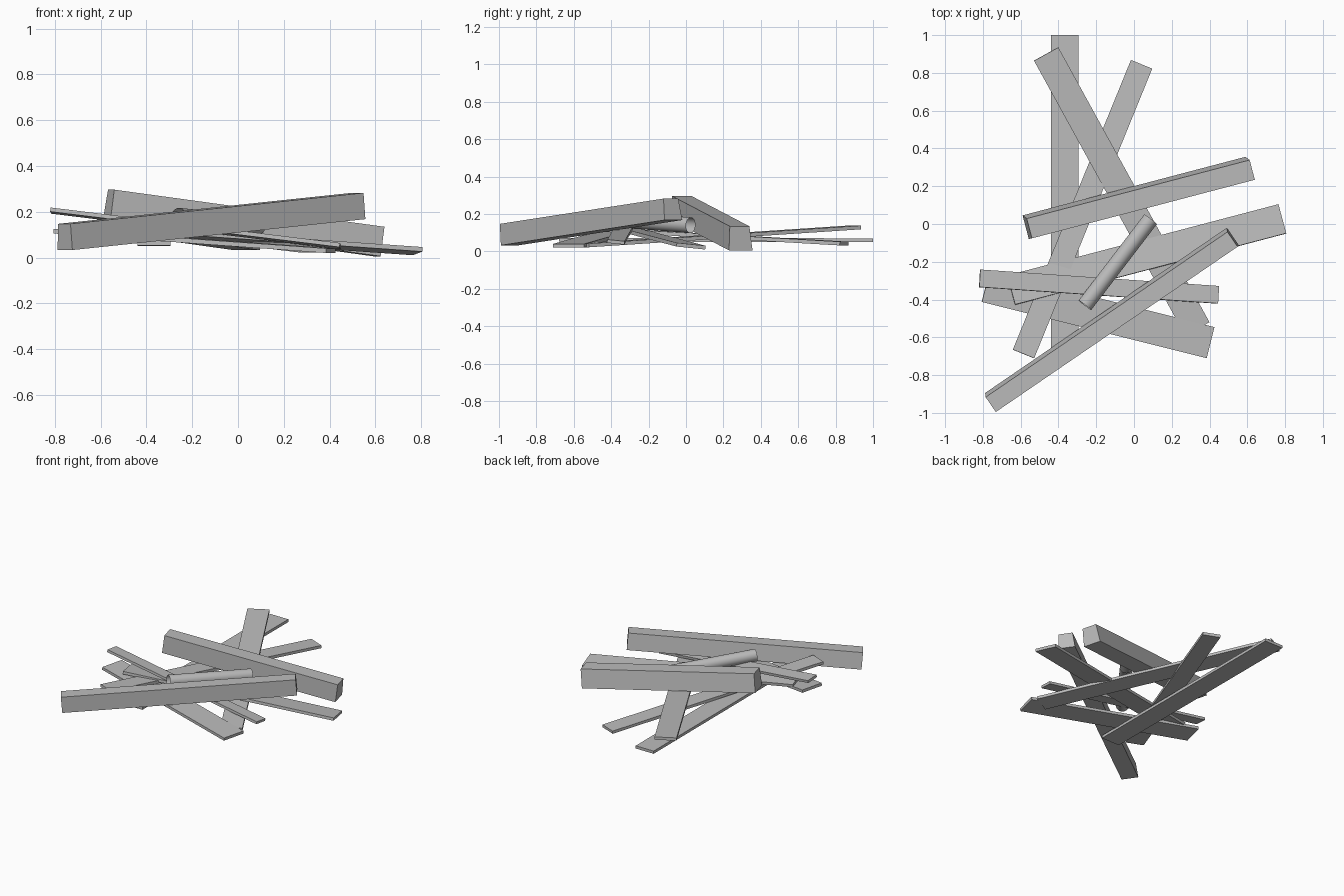
import bpy
import bmesh
from math import cos, sin
from mathutils import Vector, Matrix

cube = bpy.data.objects.get("Cube")
if cube:
    bpy.data.objects.remove(cube, do_unlink=True)

grey = bpy.data.materials.new("weathered_grey")
grey.use_nodes = True
colour = (0.5, 0.5, 0.5, 1)
grey.diffuse_color = colour
grey.node_tree.nodes["Principled BSDF"].inputs["Base Color"].default_value = colour


def add_object(name, bm):
    mesh = bpy.data.meshes.new(name)
    bm.to_mesh(mesh)
    bm.free()
    mesh.materials.append(grey)
    obj = bpy.data.objects.new(name, mesh)
    bpy.context.collection.objects.link(obj)
    return obj


def timber(name, start, end, width, height, bevel=0.0, roll=0.0):
    """Straight timber between two end centres; bevel slopes its back side."""
    start, end = Vector(start), Vector(end)
    axis = (end - start).normalized()
    side = Vector((0, 0, 1)).cross(axis).normalized()
    side = Matrix.Rotation(roll, 3, axis) @ side
    up = axis.cross(side)
    w, h = width / 2, height / 2
    section = [(-w, -h), (w, -h), (w - bevel, h), (-w, h)]
    bm = bmesh.new()
    rings = [[bm.verts.new(c + side * s + up * t) for s, t in section]
             for c in (start, end)]
    for ring in rings:
        bm.faces.new(ring)
    for i in range(4):
        j = (i + 1) % 4
        bm.faces.new((rings[0][i], rings[0][j], rings[1][j], rings[1][i]))
    bmesh.ops.recalc_face_normals(bm, faces=bm.faces)
    return add_object(name, bm)


def tube(name, start, end, radius):
    """Open-ended round tube."""
    start, end = Vector(start), Vector(end)
    span = end - start
    bm = bmesh.new()
    bmesh.ops.create_cone(bm, cap_ends=False, segments=24, radius1=radius,
                          radius2=radius, depth=span.length)
    turn = span.to_track_quat('Z', 'Y').to_matrix().to_4x4()
    bm.transform(Matrix.Translation((start + end) / 2) @ turn)
    for face in bm.faces:
        face.smooth = True
    return add_object(name, bm)


# Heavy beams with one sloping side
timber("front_beam", (-0.76, -0.945, 0.09), (0.52, -0.07, 0.225), 0.115, 0.115, 0.02)
timber("back_beam", (-0.565, -0.015, 0.232), (0.615, 0.295, 0.07), 0.13, 0.13, 0.022)

# Flat planks scattered underneath
timber("straight_plank", (-0.367, -0.68, 0.062), (-0.367, 1.0, 0.06), 0.145, 0.02)
timber("long_diagonal_plank", (-0.465, 0.90, 0.128), (0.335, -0.555, 0.032), 0.147, 0.02)
timber("narrow_diagonal_plank", (-0.585, -0.688, 0.13), (0.04, 0.845, 0.042), 0.122, 0.02)
timber("raised_plank", (-0.817, -0.288, 0.205), (0.447, -0.375, 0.05), 0.093, 0.018, roll=-0.1)
timber("low_front_plank", (-0.785, -0.33, 0.115), (0.405, -0.628, 0.03), 0.17, 0.02)
timber("wide_plank", (-0.65, -0.35, 0.128), (0.785, 0.027, 0.028), 0.16, 0.02, roll=-0.1)

# Round pipe resting on the pile
tube("pipe", (-0.26, -0.43, 0.175), (0.088, 0.025, 0.14), 0.042)
